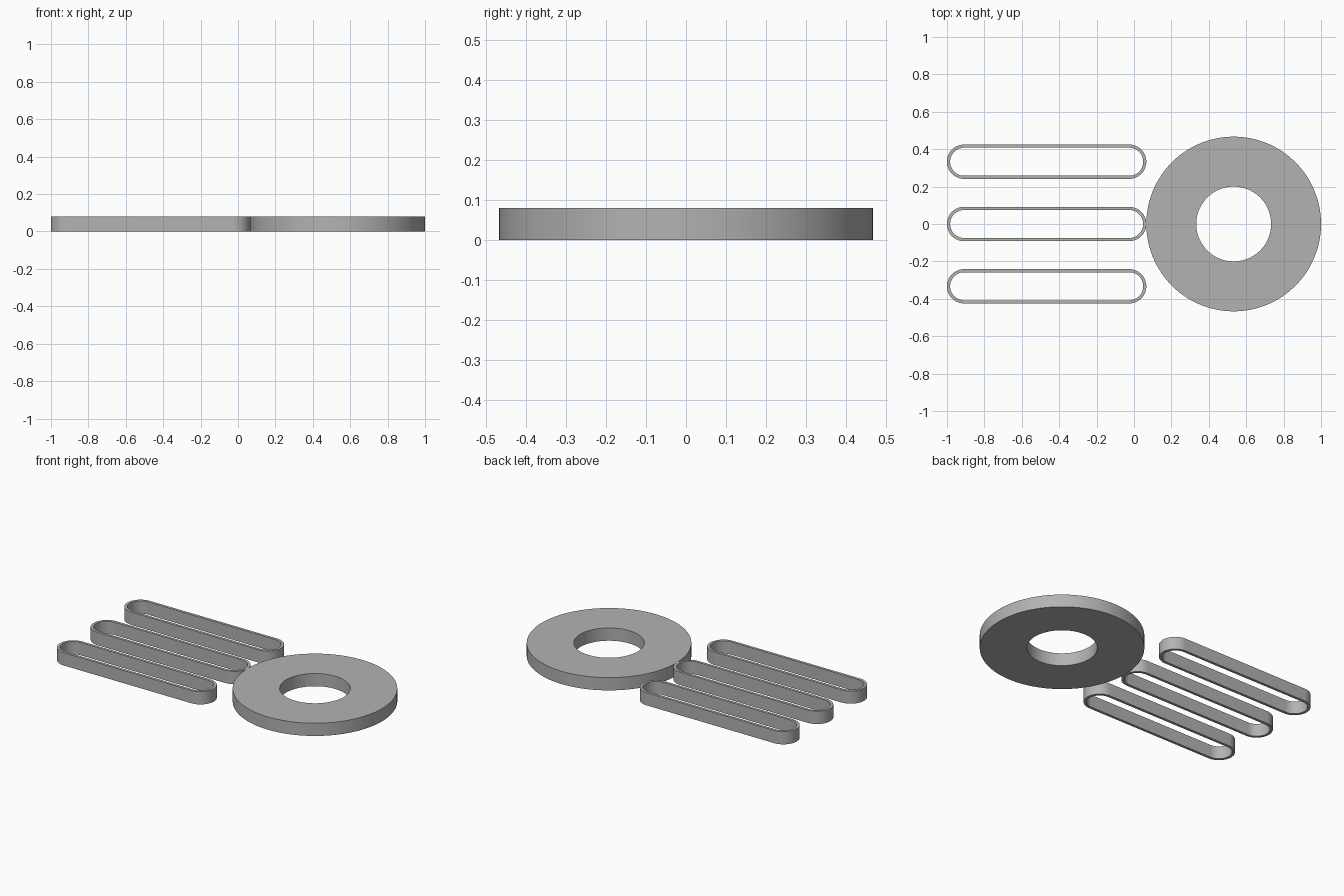
import bpy, bmesh
from math import pi, sin, cos, radians

cube = bpy.data.objects.get("Cube")
if cube:
    bpy.data.objects.remove(cube, do_unlink=True)

HEIGHT = 0.08

# Single grey material
grey = bpy.data.materials.new("plain grey")
grey.use_nodes = True
colour = (0.45, 0.45, 0.45, 1)
grey.diffuse_color = colour
grey.node_tree.nodes["Principled BSDF"].inputs["Base Color"].default_value = colour


def slot_outline(radius, half_length, steps):
    """Outline of a slot; a circle when half_length is zero."""
    points = []
    for side, start in ((1, -pi / 2), (-1, pi / 2)):
        for i in range(steps + 1 if half_length else steps):
            a = start + pi * i / steps
            points.append((side * half_length + radius * cos(a), radius * sin(a)))
    return points


def hollow_prism(name, centre, outer, inner, half_length=0, steps=32):
    """Upright ring-shaped wall between two concentric slot outlines."""
    bm = bmesh.new()
    loops = [[bm.verts.new((x, y, z)) for x, y in slot_outline(r, half_length, steps)]
             for r, z in ((outer, 0), (outer, HEIGHT), (inner, HEIGHT), (inner, 0))]
    count = len(loops[0])
    for k in range(4):
        a, b = loops[k], loops[(k + 1) % 4]
        for i in range(count):
            j = (i + 1) % count
            bm.faces.new((a[i], a[j], b[j], b[i]))
    bmesh.ops.recalc_face_normals(bm, faces=bm.faces)
    mesh = bpy.data.meshes.new(name)
    bm.to_mesh(mesh)
    bm.free()
    mesh.materials.append(grey)
    obj = bpy.data.objects.new(name, mesh)
    obj.location = (*centre, 0)
    bpy.context.collection.objects.link(obj)
    bpy.ops.object.select_all(action='DESELECT')
    obj.select_set(True)
    bpy.context.view_layer.objects.active = obj
    bpy.ops.object.shade_smooth_by_angle(angle=radians(30))


# Flat disc with a round hole
hollow_prism("ring_disc", (0.533, 0), 0.467, 0.2, steps=64)

# Three parallel thin-walled loops
for name, y in (("front_loop", -0.333), ("middle_loop", 0), ("back_loop", 0.333)):
    hollow_prism(name, (-0.467, y), 0.092, 0.075, half_length=0.441)
